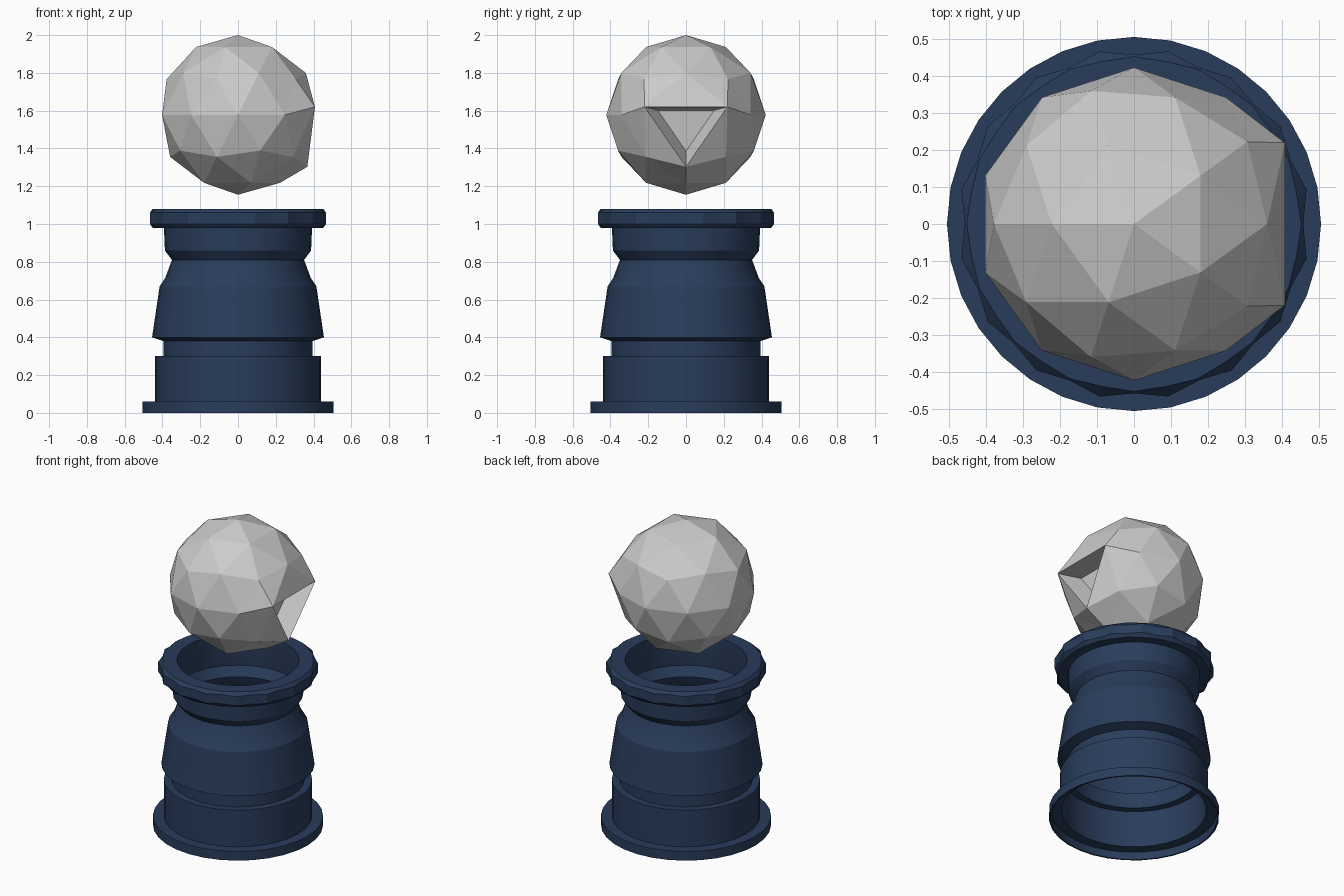
import bpy, bmesh, math
from mathutils import Vector, Matrix

if "Cube" in bpy.data.objects:
    bpy.data.objects.remove(bpy.data.objects["Cube"])

SIDES = 32

# Pedestal colour
navy = bpy.data.materials.new("navy")
navy.diffuse_color = (0.022, 0.046, 0.105, 1)
navy.use_nodes = True
navy.node_tree.nodes["Principled BSDF"].inputs["Base Color"].default_value = navy.diffuse_color


def finish(bm, name, mat=None, smooth=False):
    bmesh.ops.recalc_face_normals(bm, faces=bm.faces[:])
    me = bpy.data.meshes.new(name)
    bm.to_mesh(me)
    bm.free()
    ob = bpy.data.objects.new(name, me)
    bpy.context.collection.objects.link(ob)
    if mat:
        me.materials.append(mat)
    if smooth:
        bpy.ops.object.select_all(action='DESELECT')
        ob.select_set(True)
        bpy.context.view_layer.objects.active = ob
        bpy.ops.object.shade_smooth_by_angle(angle=math.radians(24))
    return ob


def lathe(name, profile, mat):
    """Closed profile of (radius on even spokes, radius on odd spokes, z)."""
    bm = bmesh.new()
    rings = []
    for i in range(SIDES):
        a = 2 * math.pi * i / SIDES
        rings.append([bm.verts.new((p[i % 2] * math.cos(a), p[i % 2] * math.sin(a), p[2]))
                      for p in profile])
    n = len(profile)
    for i in range(SIDES):
        r0, r1 = rings[i], rings[(i + 1) % SIDES]
        for j in range(n):
            k = (j + 1) % n
            bm.faces.new((r0[j], r1[j], r1[k], r0[k]))
    return finish(bm, name, mat, True)


# Hollow thin-walled pedestal: outer wall up, scalloped rim, inner wall down
outer = [(.505, 0), (.505, .06), (.44, .06), (.44, .30), (.395, .30), (.395, .38),
         (.455, .40), (.415, .67), (.385, .715), (.35, .81), (.387, .86), (.392, .98)]
rim = [(.452, .447, .98), (.457, .475, 1.0), (.457, .475, 1.06), (.452, .447, 1.08)]
inner = [(.363, 1.08), (.363, .99), (.375, .87), (.34, .81), (.375, .71), (.405, .665),
         (.445, .41), (.385, .39), (.385, .29), (.43, .29), (.43, .05), (.495, .05), (.495, 0)]
lathe("pedestal", [(r, r, z) for r, z in outer] + rim + [(r, r, z) for r, z in inner], navy)

# Faceted ball
R, CZ = 0.4225, 1.5775
bm = bmesh.new()
bmesh.ops.create_icosphere(bm, subdivisions=2, radius=R,
                           matrix=Matrix.Translation((0, 0, CZ)) @ Matrix.Rotation(math.pi, 4, 'Z'))

# Mouth on the right side: widen one facet, then sink a smaller copy of it
target = Vector((0.394, 0, 1.515))
face = min(bm.faces, key=lambda f: (f.calc_center_median() - target).length)
c = face.calc_center_median()
normal = face.normal.copy()
if normal.x < 0:
    normal.negate()
for v in face.verts:
    v.co = c + (v.co - c) * 1.68
mouth = list(face.verts)
bm.faces.remove(face)
floor = [bm.verts.new(c + (v.co - c) * 0.68 - normal * 0.12) for v in mouth]
for i in range(3):
    j = (i + 1) % 3
    bm.faces.new((mouth[i], mouth[j], floor[j], floor[i]))
bm.faces.new(floor)
finish(bm, "faceted_ball")
